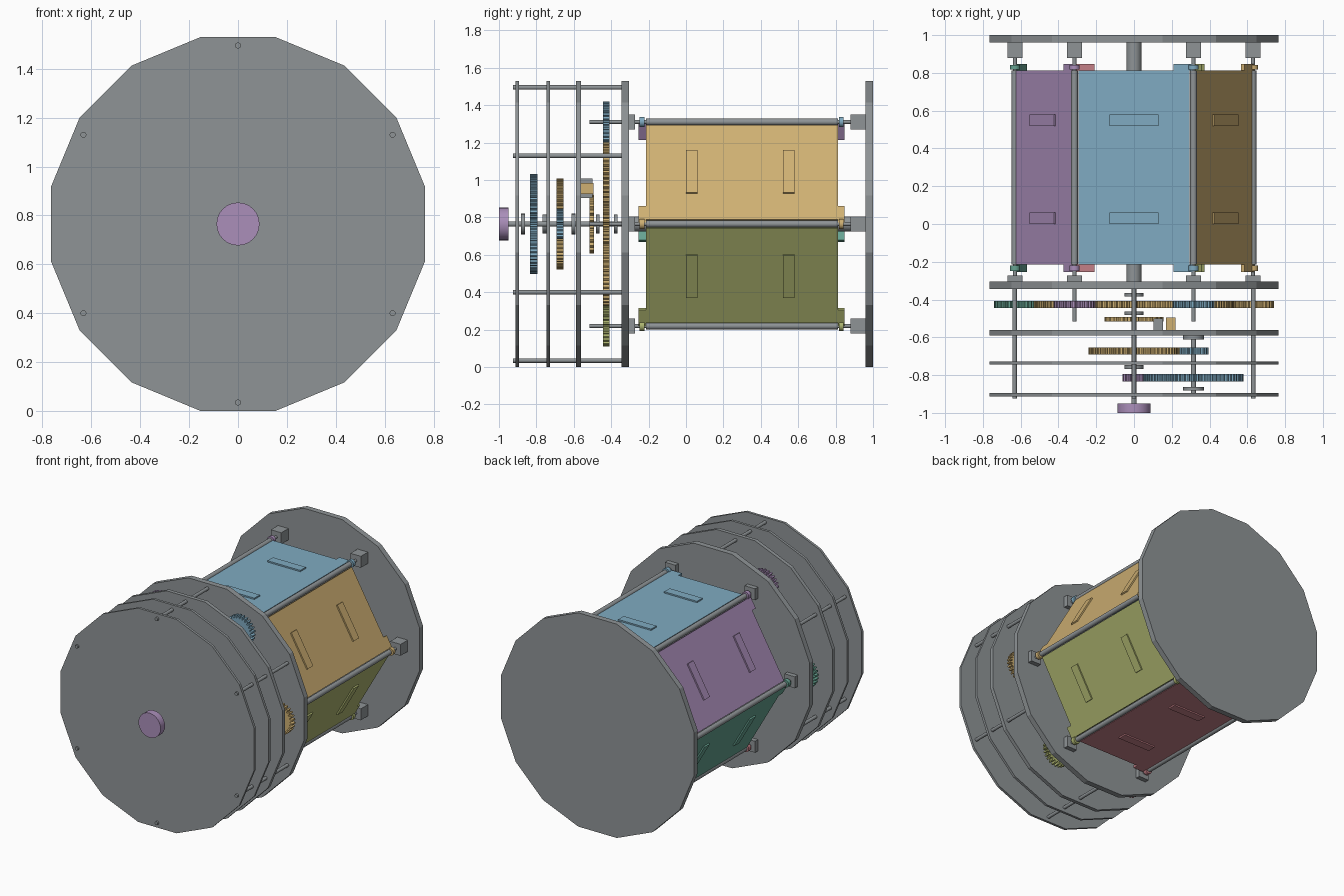
import bpy, bmesh
from math import sin, cos, pi, radians
from mathutils import Vector

if "Cube" in bpy.data.objects:
    bpy.data.objects.remove(bpy.data.objects["Cube"])

AXIS = 0.765     # height of the drum axis
HEX = 0.63       # radius of the ring of hinge shafts


def material(name, rgb):
    linear = [((c + 0.055) / 1.055) ** 2.4 for c in rgb] + [1]
    m = bpy.data.materials.new(name)
    m.use_nodes = True
    m.diffuse_color = linear
    m.node_tree.nodes["Principled BSDF"].inputs["Base Color"].default_value = linear
    return m


gray = material("metal gray", (0.56, 0.58, 0.59))
blue = material("soft blue", (0.50, 0.67, 0.76))
purple = material("soft purple", (0.67, 0.56, 0.73))
green = material("sea green", (0.40, 0.64, 0.57))
pink = material("dusty pink", (0.77, 0.50, 0.53))
olive = material("olive", (0.68, 0.71, 0.44))
tan = material("tan", (0.81, 0.69, 0.45))


def prism(name, outline, y0, y1, mat, smooth=False):
    """Extrude an (x, z) outline along the drum axis."""
    bm = bmesh.new()
    rings = [[bm.verts.new((x, y, z)) for x, z in outline] for y in (y0, y1)]
    n = len(outline)
    for ring in rings:
        bm.faces.new(ring)
    for i in range(n):
        j = (i + 1) % n
        bm.faces.new((rings[0][i], rings[0][j], rings[1][j], rings[1][i]))
    bmesh.ops.recalc_face_normals(bm, faces=bm.faces)
    mesh = bpy.data.meshes.new(name)
    bm.to_mesh(mesh)
    bm.free()
    mesh.materials.append(mat)
    if smooth:
        mesh.shade_smooth()
        mesh.set_sharp_from_angle(angle=radians(40))
    ob = bpy.data.objects.new(name, mesh)
    bpy.context.collection.objects.link(ob)
    return ob


def circle(c, r, n=24, turn=0.0):
    return [(c[0] + r * cos(turn + 2 * pi * i / n),
             c[1] + r * sin(turn + 2 * pi * i / n)) for i in range(n)]


def rod(name, c, r, y0, y1, mat=gray):
    return prism(name, circle(c, r), y0, y1, mat, True)


def gear(name, c, r, teeth, y0, y1, mat, depth=0.018):
    pts = []
    for i in range(teeth):
        for f, rr in ((0, r - depth), (0.3, r - depth), (0.45, r), (0.85, r)):
            a = 2 * pi * (i + f) / teeth
            pts.append((c[0] + rr * cos(a), c[1] + rr * sin(a)))
    return prism(name, pts, y0, y1, mat)


def box(name, c, w, h, y0, y1, mat=gray):
    x, z = c
    return prism(name, [(x - w / 2, z - h / 2), (x + w / 2, z - h / 2),
                        (x + w / 2, z + h / 2), (x - w / 2, z + h / 2)], y0, y1, mat)


def ring_point(r, degrees):
    a = radians(degrees)
    return Vector((r * cos(a), AXIS + r * sin(a)))


centre = (0, AXIS)
side = (0.315, AXIS)

# Sixteen-sided plates
for name, y0, y1 in (("back_plate", 0.96, 1.0), ("drum_front_plate", -0.345, -0.305),
                     ("inner_gear_plate", -0.589, -0.562),
                     ("middle_gear_plate", -0.745, -0.727),
                     ("front_plate", -0.912, -0.894)):
    prism(name, circle(centre, 0.78, 16, pi / 16), y0, y1, gray)

# Spacer rods joining the gear plates
for k in range(6):
    rod("spacer_rod", ring_point(0.73, 30 + 60 * k), 0.012, -0.925, -0.325)

# Drum axle, drive shafts, collars and knob
rod("drum_axle", centre, 0.04, -0.31, 0.97)
rod("main_shaft", centre, 0.014, -0.96, -0.3)
rod("lay_shaft", side, 0.014, -0.9, -0.57)
for y in (-0.375, -0.472, -0.757):
    rod("shaft_collar", centre, 0.05, y - 0.01, y + 0.01)
for y in (-0.601, -0.872):
    rod("lay_shaft_collar", side, 0.055, y - 0.01, y + 0.01)
rod("knob", centre, 0.088, -1.0, -0.95, purple)

# Gear train and ratchet
gear("ring_drive_gear", centre, 0.53, 120, -0.445, -0.408, tan)
gear("reduction_gear", centre, 0.242, 60, -0.692, -0.655, tan)
gear("lay_shaft_pinion", side, 0.08, 20, -0.692, -0.655, blue)
gear("lay_shaft_gear", side, 0.266, 66, -0.833, -0.795, blue)
gear("input_pinion", centre, 0.06, 15, -0.833, -0.795, purple)
gear("ratchet_wheel", centre, 0.157, 24, -0.515, -0.492, tan)
box("pawl_block", (0.128, 0.957), 0.05, 0.105, -0.565, -0.5)
box("pawl", (0.195, 0.955), 0.05, 0.06, -0.562, -0.495, tan)

# Six hinged panels, each with its shaft, pinion, tabs and bearings
Y0, Y1 = -0.215, 0.812
for k, colour in enumerate((tan, blue, purple, green, pink, olive)):
    hinge, far = ring_point(HEX, 60 * k), ring_point(HEX, 60 * k + 60)
    along = (far - hinge).normalized()
    out = ring_point(1, 60 * k + 30) - Vector(centre)

    def slab(name, a, b, low, high, y0, y1):
        p, q = hinge + along * a, hinge + along * b
        outline = [p + out * low, q + out * low, q + out * high, p + out * high]
        return prism(name, [tuple(v) for v in outline], y0, y1, colour)

    slab("panel", 0.022, HEX - 0.022, -0.012, 0.008, Y0, Y1)
    for y in (0.03, 0.55):
        slab("panel_bar", HEX / 2 - 0.13, HEX / 2 + 0.13, 0.004, 0.018, y - 0.031, y + 0.031)

    for y0, y1 in ((Y0 - 0.04, Y0), (Y1, Y1 + 0.035)):
        slab("hinge_tab", 0, 0.105, -0.012, 0.008, y0, y1)
        rod("hinge_collar", hinge, 0.027, y0 + 0.006, y1 - 0.006, colour)
    rod("hinge_shaft", hinge, 0.01, -0.515, 0.9)
    rod("hinge_sleeve", hinge, 0.018, Y0, Y1)
    gear("hinge_pinion", hinge, 0.11, 26, -0.445, -0.408, colour)
    box("back_bearing", hinge, 0.082, 0.082, 0.88, 0.962)
    box("front_bearing", hinge, 0.082, 0.082, -0.307, -0.272)
